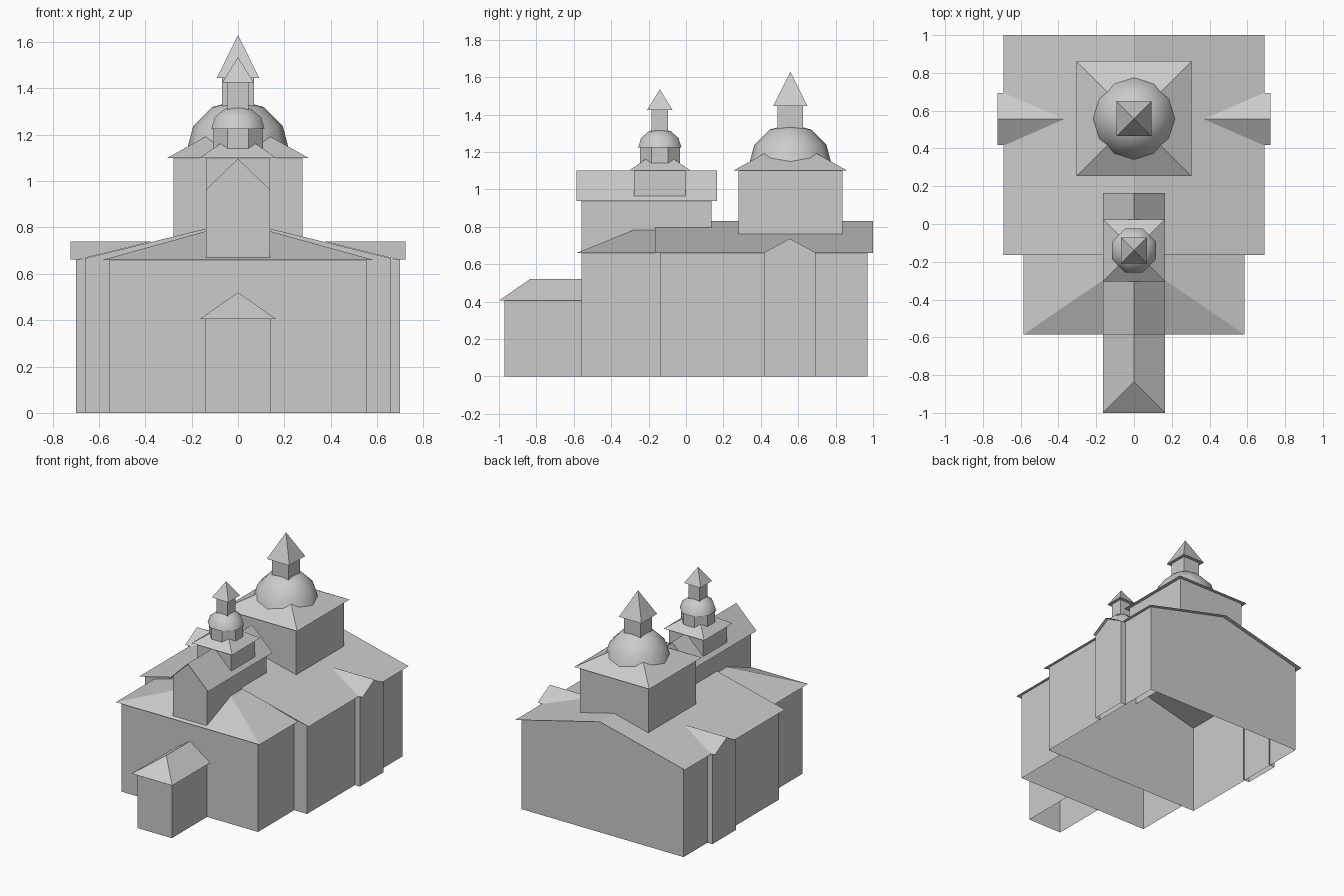
import bpy, bmesh
from math import sin, cos, pi

old = bpy.data.objects.get("Cube")
if old:
    bpy.data.objects.remove(old, do_unlink=True)

stone = bpy.data.materials.new("pale_grey")
stone.use_nodes = True
GREY = (0.6, 0.6, 0.6, 1)
stone.diffuse_color = GREY
stone.node_tree.nodes["Principled BSDF"].inputs["Base Color"].default_value = GREY


def build(name, verts, faces, smooth=False, mirror=False):
    mesh = bpy.data.meshes.new(name)
    mesh.from_pydata(verts, [], faces)
    bm = bmesh.new()
    bm.from_mesh(mesh)
    bmesh.ops.recalc_face_normals(bm, faces=bm.faces)
    for f in bm.faces:
        f.smooth = smooth
    bm.to_mesh(mesh)
    bm.free()
    mesh.materials.append(stone)
    obj = bpy.data.objects.new(name, mesh)
    bpy.context.collection.objects.link(obj)
    if mirror:
        obj.modifiers.new("both_sides", "MIRROR")
    return obj


def extrude_ring(name, ring, z0, z1):
    """Upright walls along a closed plan, open above and below."""
    n = len(ring)
    verts = [(x, y, z) for z in (z0, z1) for x, y in ring]
    faces = [(i, (i + 1) % n, n + (i + 1) % n, n + i) for i in range(n)]
    return build(name, verts, faces)


def rect(hw, y0, y1):
    return [(-hw, y0), (hw, y0), (hw, y1), (-hw, y1)]


def gabled_walls(name, hw, y0, y1, z0, eave, ridge):
    """Four walls whose front and back rise to a gable point."""
    profile = [(-hw, z0), (hw, z0), (hw, eave), (0, ridge), (-hw, eave)]
    verts = [(x, y, z) for y in (y0, y1) for x, z in profile]
    faces = [(0, 1, 2, 3, 4), (5, 6, 7, 8, 9), (1, 2, 7, 6), (0, 4, 9, 5)]
    return build(name, verts, faces)


def ridge_roof(name, hw, y0, y1, eave, ridge, hip=0):
    """Thin roof with its ridge along y; hip sets the front slope length."""
    verts = [(-hw, y0, eave), (hw, y0, eave), (hw, y1, eave),
             (-hw, y1, eave), (0, y0 + hip, ridge), (0, y1, ridge)]
    faces = [(1, 2, 5, 4), (3, 0, 4, 5)] + ([(0, 1, 4)] if hip else [])
    return build(name, verts, faces)


def pyramid(name, hw, yc, z0, z1):
    verts = [(x, y, z0) for x, y in rect(hw, yc - hw, yc + hw)] + [(0, yc, z1)]
    return build(name, verts, [(i, (i + 1) % 4, 4) for i in range(4)] + [(3, 2, 1, 0)])


def polygon(n, r, yc, turn=0.0):
    return [(r * cos(2 * pi * i / n + turn), yc + r * sin(2 * pi * i / n + turn))
            for i in range(n)]


def dome(name, n, r, h, yc, z0, turn=0.0):
    """Half sphere of three bands with n sides."""
    verts = []
    for k in range(3):
        a = k * pi / 6
        verts += [(x, y, z0 + h * sin(a)) for x, y in polygon(n, r * cos(a), yc, turn)]
    verts.append((0, yc, z0 + h))
    faces = [(k * n + i, k * n + (i + 1) % n, (k + 1) * n + (i + 1) % n, (k + 1) * n + i)
             for k in range(2) for i in range(n)]
    faces += [(2 * n + i, 2 * n + (i + 1) % n, 3 * n) for i in range(n)]
    return build(name, verts, faces, smooth=True)


def lantern(name, hw, eave_hw, yc, z0, z1, top):
    extrude_ring(name + "_walls", rect(hw, yc - hw, yc + hw), z0, z1)
    pyramid(name + "_spire", eave_hw, yc, z1, top)


# Main hall
gabled_walls("hall_walls", 0.66, -0.14, 0.97, 0, 0.667, 0.829)
ridge_roof("hall_roof", 0.69, -0.165, 1.0, 0.66, 0.83)

# Front hall with hipped roof
extrude_ring("front_hall_walls", rect(0.555, -0.56, -0.14), 0, 0.667)
ridge_roof("front_hall_roof", 0.585, -0.585, -0.14, 0.66, 0.822, hip=0.4)

# Entrance porch
extrude_ring("porch_walls", rect(0.14, -0.97, -0.56), 0, 0.42)
ridge_roof("porch_roof", 0.165, -1.0, -0.56, 0.405, 0.52, hip=0.165)

# Side bays, one on each flank
S, W = 0.555, 0.138
bay = [(S - W, 0), (S + W, 0), (S + W, 0.662), (S, 0.737), (S - W, 0.662)]
build("side_bay_walls", [(x, y, z) for x in (0.65, 0.7) for y, z in bay],
      [(5, 6, 7, 8, 9), (1, 2, 7, 6), (0, 4, 9, 5)], mirror=True)
build("side_bay_roof",
      [(0.722, S - W, 0.662), (0.722, S + W, 0.662), (0.722, S, 0.74),
       (0.37, S, 0.74), (0.685, S - W, 0.662), (0.685, S + W, 0.662)],
      [(0, 2, 3, 4), (1, 5, 3, 2)], mirror=True)

# Gabled loft under the bell tower
gabled_walls("loft_walls", 0.138, -0.56, 0.135, 0.67, 0.963, 1.097)
ridge_roof("loft_roof", 0.165, -0.585, 0.165, 0.938, 1.1)

# Bell tower
B = -0.14
extrude_ring("bell_tower_walls", rect(0.138, B - 0.138, B + 0.138), 0.93, 1.115)
pyramid("bell_tower_roof", 0.165, B, 1.1, 1.215)
extrude_ring("bell_drum", polygon(8, 0.116, B, pi / 8), 1.12, 1.23)
dome("bell_dome", 8, 0.125, 0.1, B, 1.225, pi / 8)
lantern("bell_lantern", 0.045, 0.068, B, 1.3, 1.425, 1.535)

# Great tower
G = 0.558
extrude_ring("great_tower_walls", rect(0.278, G - 0.278, G + 0.278), 0.755, 1.114)
pyramid("great_tower_roof", 0.305, G, 1.1, 1.27)
dome("great_dome", 12, 0.223, 0.225, G, 1.125)
lantern("great_lantern", 0.068, 0.092, G, 1.32, 1.445, 1.63)
